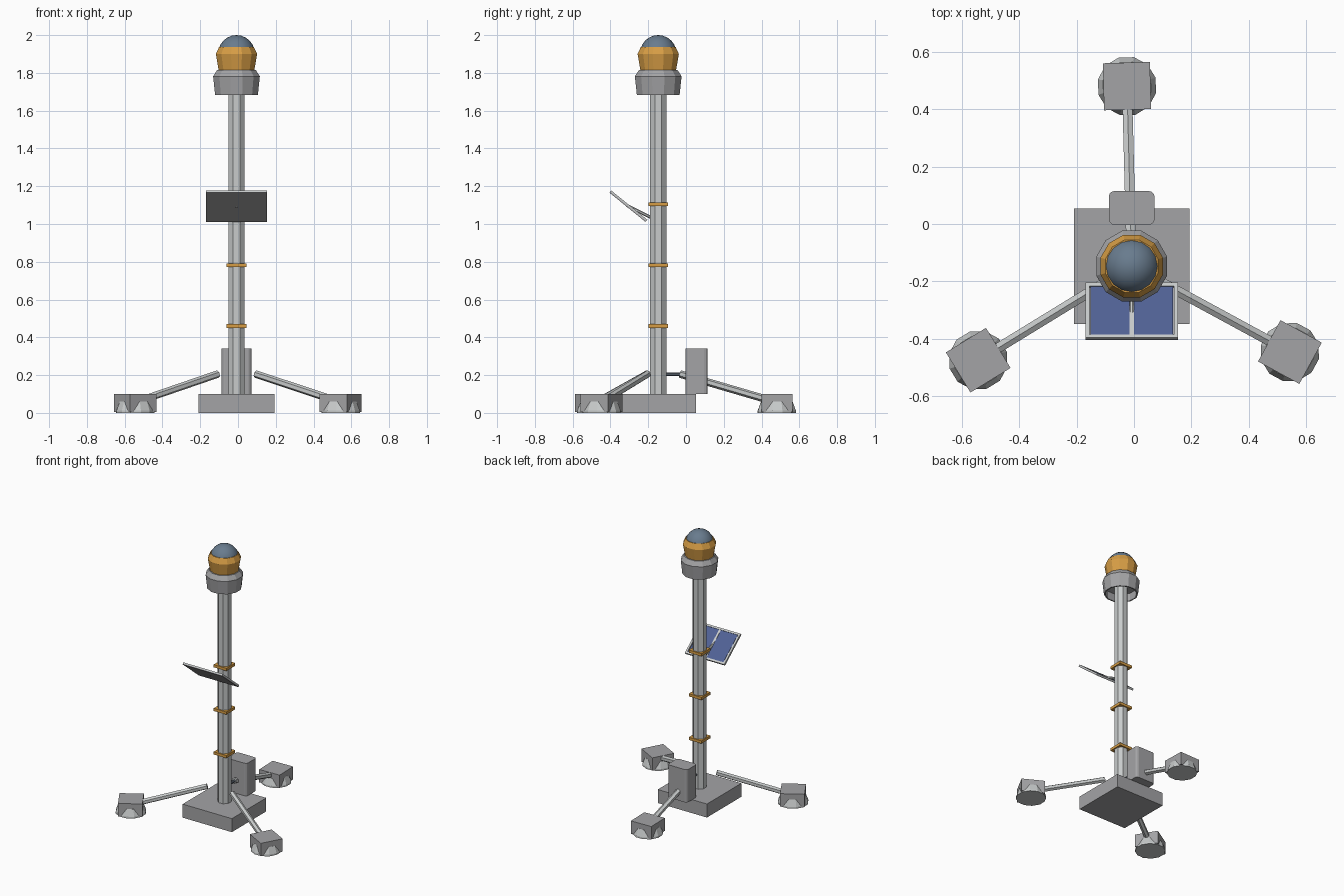
import bpy, bmesh, math
from mathutils import Vector, Matrix

old = bpy.data.objects.get("Cube")
if old:
    bpy.data.objects.remove(old, do_unlink=True)


def material(name, rgb):
    m = bpy.data.materials.new(name)
    m.use_nodes = True
    m.diffuse_color = (*rgb, 1)
    m.node_tree.nodes["Principled BSDF"].inputs["Base Color"].default_value = (*rgb, 1)
    return m


GREY = material("mid grey", (0.37, 0.37, 0.38))
LIGHT = material("light grey", (0.58, 0.6, 0.6))
GOLD = material("amber", (0.68, 0.34, 0.06))
GLASS = material("slate blue", (0.14, 0.2, 0.27))
CELL = material("solar blue", (0.08, 0.12, 0.3))
DARK = material("dark steel", (0.13, 0.16, 0.2))

AXIS = Vector((-0.008, -0.147, 0))   # centre line of the mast


def finish(name, bm, mat, matrix=Matrix()):
    bmesh.ops.recalc_face_normals(bm, faces=bm.faces)
    mesh = bpy.data.meshes.new(name)
    bm.to_mesh(mesh)
    bm.free()
    mesh.materials.append(mat)
    ob = bpy.data.objects.new(name, mesh)
    ob.matrix_world = matrix
    bpy.context.collection.objects.link(ob)
    return ob


def box(name, size, centre, mat, matrix=Matrix(), round_upright=0):
    bm = bmesh.new()
    bmesh.ops.create_cube(bm, size=1)
    bmesh.ops.scale(bm, vec=size, verts=bm.verts)
    if round_upright:
        upright = [e for e in bm.edges
                   if abs(e.verts[0].co.z - e.verts[1].co.z) > size[2] / 2]
        bmesh.ops.bevel(bm, geom=upright, offset=round_upright, segments=3,
                        profile=0.5, affect='EDGES')
    bmesh.ops.translate(bm, vec=centre, verts=bm.verts)
    return finish(name, bm, mat, matrix)


def lathe(name, profile, sides, mat, matrix=Matrix(), phase=0.5):
    """Spin (radius, height) points around z; end caps are closed."""
    bm = bmesh.new()
    rings = []
    for r, z in profile:
        angles = [math.tau * (i + phase) / sides for i in range(sides)]
        rings.append([bm.verts.new((r * math.cos(a), r * math.sin(a), z)) for a in angles])
    for lo, hi in zip(rings, rings[1:]):
        for i in range(sides):
            j = (i + 1) % sides
            bm.faces.new((lo[i], lo[j], hi[j], hi[i]))
    bm.faces.new(rings[0])
    bm.faces.new(rings[-1])
    return finish(name, bm, mat, matrix)


def rod(name, start, end, radius, sides, mat):
    start, end = Vector(start), Vector(end)
    d = end - start
    turn = d.to_track_quat('Z', 'Y').to_matrix().to_4x4()
    return lathe(name, [(radius, 0), (radius, d.length)], sides, mat,
                 Matrix.Translation(start) @ turn)


MAST = Matrix.Translation(AXIS)

# Base, mast and straps
box("base_plate", (0.402, 0.402, 0.1), (0, 0, 0.05), GREY, MAST)
lathe("mast", [(0.047, 0.1), (0.047, 1.75)], 8, LIGHT, MAST)
for i, z in enumerate((0.46, 0.782, 1.105)):
    box(f"mast_strap_{i + 1}", (0.104, 0.104, 0.02), (0, 0, z), GOLD, MAST)

# Lamp head: open skirt, amber band and domed top
lathe("head_skirt", [(0.04, 1.75), (0.108, 1.74), (0.108, 1.682), (0.117, 1.682),
                     (0.128, 1.782), (0.106, 1.815)], 12, GREY, MAST)
lathe("lamp_band", [(0.097, 1.81), (0.113, 1.9), (0.095, 1.938)], 12, GOLD, MAST)
bm = bmesh.new()
bmesh.ops.create_uvsphere(bm, u_segments=16, v_segments=12, radius=0.097)
dome = finish("lamp_dome", bm, GLASS, Matrix.Translation(AXIS + Vector((0, 0, 1.903))))
dome.data.shade_smooth()

# Equipment box on the base
box("equipment_box", (0.16, 0.118, 0.242), (-0.008, 0.056, 0.22), GREY, round_upright=0.02)
rod("conduit", (-0.008, -0.11, 0.205), (-0.008, 0.01, 0.205), 0.01, 8, DARK)

# Three outrigger legs with feet
for side, degrees in (("right", 211.5), ("left", -28.5), ("back", 91.5)):
    arm = MAST @ Matrix.Rotation(math.radians(degrees), 4, 'Z')
    rod(f"{side}_leg", arm @ Vector((0.115, 0, 0.206)), arm @ Vector((0.58, 0, 0.07)),
        0.02, 6, LIGHT)
    foot = arm @ Matrix.Translation((0.628, 0, 0))
    box(f"{side}_foot_block", (0.164, 0.164, 0.095), (0, 0, 0.0525), GREY, foot)
    lathe(f"{side}_foot_pad", [(0.104, 0), (0.104, 0.012), (0.086, 0.06)], 12, LIGHT, foot)

# Tilted solar panel with two cells and its bracket
tilt = Matrix.Translation((-0.008, -0.306, 1.093)) @ Matrix.Rotation(math.radians(-39), 4, 'X')
box("panel_back", (0.323, 0.246, 0.006), (0, 0, -0.003), GREY, tilt)
for s in (-1, 1):
    box("panel_side_rail", (0.014, 0.246, 0.009), (s * 0.1545, 0, 0.0045), LIGHT, tilt)
    box("panel_end_rail", (0.323, 0.014, 0.009), (0, s * 0.116, 0.0045), LIGHT, tilt)
    box("solar_cell", (0.136, 0.218, 0.005), (s * 0.0755, 0, 0.0025), CELL, tilt)
box("panel_centre_rail", (0.015, 0.22, 0.007), (0, 0, 0.0035), LIGHT, tilt)
rod("panel_bracket", (-0.008, -0.312, 1.098), (-0.008, -0.15, 1.016), 0.009, 8, LIGHT)
